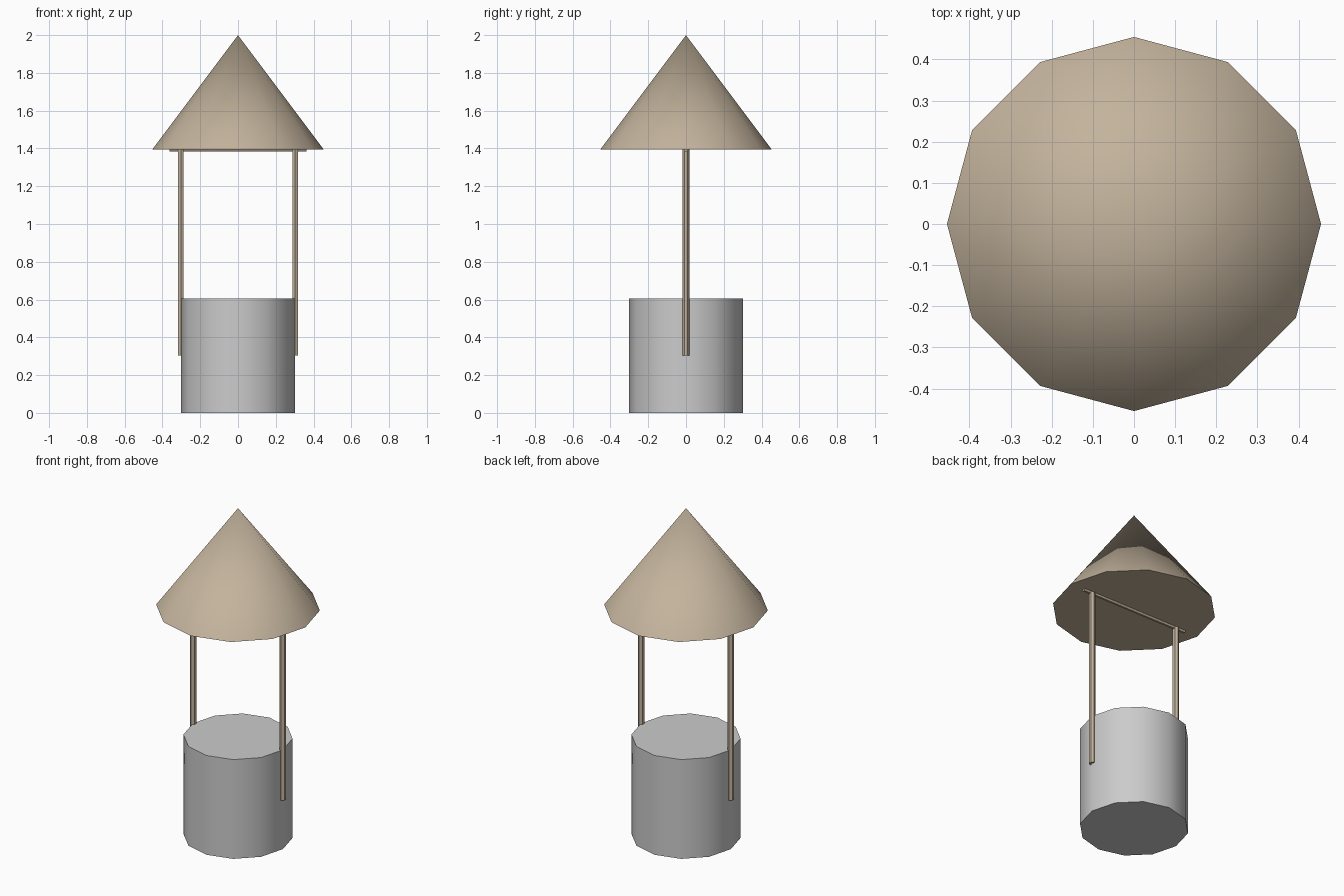
import bpy, math

if "Cube" in bpy.data.objects:
    bpy.data.objects.remove(bpy.data.objects["Cube"])

S = 2 / 3.3  # overall scale: 3.3 design units tall becomes 2

wood = bpy.data.materials.new("wood")
wood.diffuse_color = (0.545, 0.451, 0.333, 1)
wood.use_nodes = True
wood.node_tree.nodes["Principled BSDF"].inputs["Base Color"].default_value = wood.diffuse_color


def finish(name, mat=None):
    ob = bpy.context.object
    ob.name = name
    bpy.ops.object.shade_smooth_by_angle(angle=math.radians(31))
    if mat:
        ob.data.materials.append(mat)
    return ob


def cylinder(name, sides, radius, length, loc, rot=(0, 0, 0), mat=None):
    bpy.ops.mesh.primitive_cylinder_add(
        vertices=sides, radius=radius * S, depth=length * S,
        location=[c * S for c in loc], rotation=rot)
    # hexagonal rods are smooth around the side, sharp at the caps
    ob = finish(name, mat)
    if sides == 6:
        bpy.ops.object.shade_smooth_by_angle(angle=math.radians(61))
    return ob


# Stone well body
cylinder("well_body", 12, 0.5, 1.0, (0, 0, 0.5))

# Posts on both sides
for side, x in (("left", -0.5), ("right", 0.5)):
    cylinder(side + "_post", 6, 0.03, 1.8, (x, 0, 1.4), mat=wood)

# Crossbar under the roof
cylinder("crossbar", 6, 0.02, 1.2, (0, 0, 2.3), (0, math.pi / 2, 0), wood)

# Conical roof
bpy.ops.mesh.primitive_cone_add(
    vertices=12, radius1=0.75 * S, radius2=0, depth=1.0 * S,
    location=(0, 0, 2.8 * S))
finish("roof", wood)
